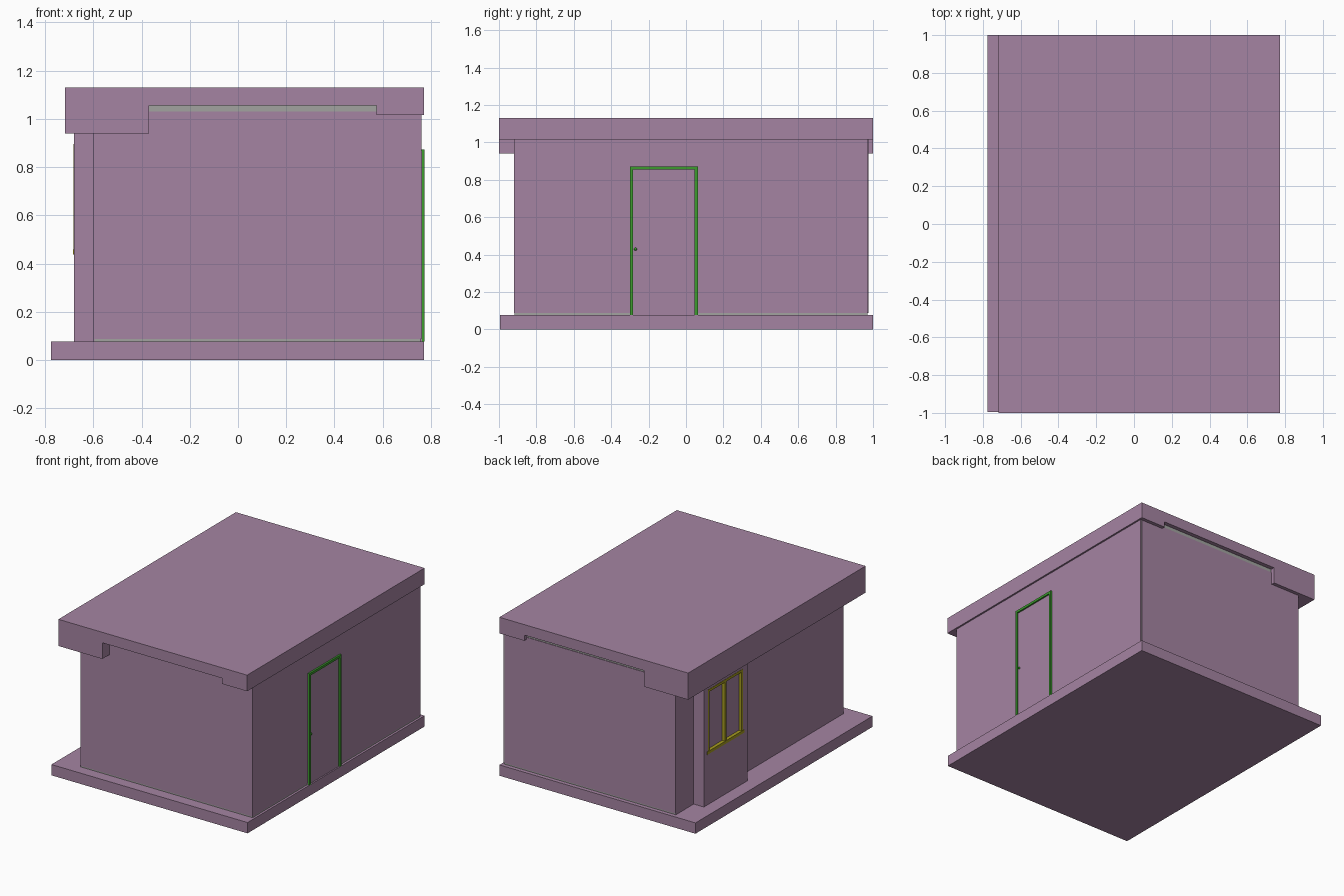
import bpy
import bmesh

if "Cube" in bpy.data.objects:
    bpy.data.objects.remove(bpy.data.objects["Cube"], do_unlink=True)


def material(name, rgb):
    mat = bpy.data.materials.new(name)
    mat.use_nodes = True
    mat.diffuse_color = (*rgb, 1)
    mat.node_tree.nodes["Principled BSDF"].inputs["Base Color"].default_value = (*rgb, 1)
    return mat


MAUVE = material("mauve", (0.376, 0.231, 0.361))
GREEN = material("green", (0.045, 0.33, 0.027))
OLIVE = material("olive", (0.38, 0.33, 0.015))
GREY = material("grey", (0.36, 0.37, 0.35))


def finish(name, bm, mat):
    bmesh.ops.recalc_face_normals(bm, faces=bm.faces)
    mesh = bpy.data.meshes.new(name)
    bm.to_mesh(mesh)
    bm.free()
    mesh.materials.append(mat)
    obj = bpy.data.objects.new(name, mesh)
    bpy.context.collection.objects.link(obj)
    return obj


def box(name, x, y, z, mat):
    """Box from (low, high) ranges on each axis."""
    bm = bmesh.new()
    bmesh.ops.create_cube(bm, size=1)
    for v in bm.verts:
        v.co = [r[0] if c < 0 else r[1] for c, r in zip(v.co, (x, y, z))]
    return finish(name, bm, mat)


def extrude_y(name, profile, y, mat):
    """Extrude an (x, z) outline along y."""
    bm = bmesh.new()
    face = bm.faces.new([bm.verts.new((px, y[0], pz)) for px, pz in profile])
    out = bmesh.ops.extrude_face_region(bm, geom=[face])
    for v in out["geom"]:
        if isinstance(v, bmesh.types.BMVert):
            v.co.y = y[1]
    return finish(name, bm, mat)


# Main dimensions
FLOOR = 0.077
LEFT, RIGHT = -0.60, 0.76
FRONT, BACK = -0.92, 0.975
SKIN = 0.004      # cladding thickness
GAP = 0.01        # uncovered strip of the core

# Floor slab
box("floor_slab", (-0.775, 0.772), (-0.995, 1.0), (0, FLOOR), MAUVE)

# Roof with a deep eave on one side and a notch above the end walls
extrude_y("roof", [(-0.717, 0.94), (-0.37, 0.94), (-0.37, 1.055), (0.575, 1.055),
                   (0.575, 1.015), (0.772, 1.015), (0.772, 1.13), (-0.717, 1.13)],
          (-1, 1), MAUVE)

# Grey wall core, with cladding that leaves narrow strips bare
box("wall_core", (LEFT + SKIN, RIGHT - SKIN), (FRONT + SKIN, BACK - SKIN),
    (FLOOR - 0.01, 1.06), GREY)
clad_z = (FLOOR + GAP, 1.03)
box("front_cladding", (LEFT, RIGHT), (FRONT, FRONT + SKIN), clad_z, MAUVE)
box("back_cladding", (LEFT, RIGHT - GAP), (BACK - SKIN, BACK), clad_z, MAUVE)
box("door_side_cladding", (RIGHT - SKIN, RIGHT), (FRONT + SKIN, BACK - SKIN), clad_z, MAUVE)
box("window_side_cladding", (LEFT, LEFT + SKIN), (FRONT + SKIN, BACK - SKIN),
    (FLOOR, 1.03), MAUVE)

# Projecting bay with a recessed window opening
BAY_X = -0.68
WIN_Y, WIN_Z = (0.33, 0.725), (0.44, 0.895)
bay = box("window_bay", (BAY_X, LEFT + 0.05), (0.28, 0.77), (FLOOR - 0.01, 0.95), MAUVE)
cutter = box("window_cutter", (BAY_X - 0.05, BAY_X + 0.02), WIN_Y, WIN_Z, MAUVE)
cutter.hide_render = True
cutter.hide_viewport = True
cut = bay.modifiers.new("window_opening", "BOOLEAN")
cut.operation = "DIFFERENCE"
cut.object = cutter
cut.solver = "EXACT"

# Window frame: jambs, mullion, head and sill
BAR = 0.018
frame_x = (BAY_X - 0.002, BAY_X + 0.02)
middle = sum(WIN_Y) / 2
for name, y0 in (("window_jamb_front", WIN_Y[0]), ("window_mullion", middle - BAR / 2),
                 ("window_jamb_back", WIN_Y[1] - BAR)):
    box(name, frame_x, (y0, y0 + BAR), WIN_Z, OLIVE)
box("window_head", frame_x, WIN_Y, (WIN_Z[1] - BAR, WIN_Z[1]), OLIVE)
box("window_sill", (BAY_X - 0.004, BAY_X + 0.02), (WIN_Y[0] - 0.01, WIN_Y[1] + 0.01),
    (WIN_Z[0] - 0.003, WIN_Z[0] + BAR), OLIVE)

# Door leaf, frame and knob
DOOR_Y, DOOR_TOP = (-0.30, 0.063), 0.872
TRIM = 0.017
trim_x = (RIGHT - 0.01, 0.773)
box("door_leaf", (RIGHT - 0.01, RIGHT + 0.002), DOOR_Y, (FLOOR, DOOR_TOP - 0.005), MAUVE)
for name, y0 in (("door_jamb_front", DOOR_Y[0]), ("door_jamb_back", DOOR_Y[1] - TRIM)):
    box(name, trim_x, (y0, y0 + TRIM), (FLOOR, DOOR_TOP), GREEN)
box("door_head", trim_x, DOOR_Y, (DOOR_TOP - TRIM, DOOR_TOP), GREEN)

knob_mesh = bmesh.new()
bmesh.ops.create_uvsphere(knob_mesh, u_segments=12, v_segments=8, radius=0.008)
knob = finish("door_knob", knob_mesh, GREEN)
knob.location = (RIGHT + 0.005, -0.27, 0.43)
